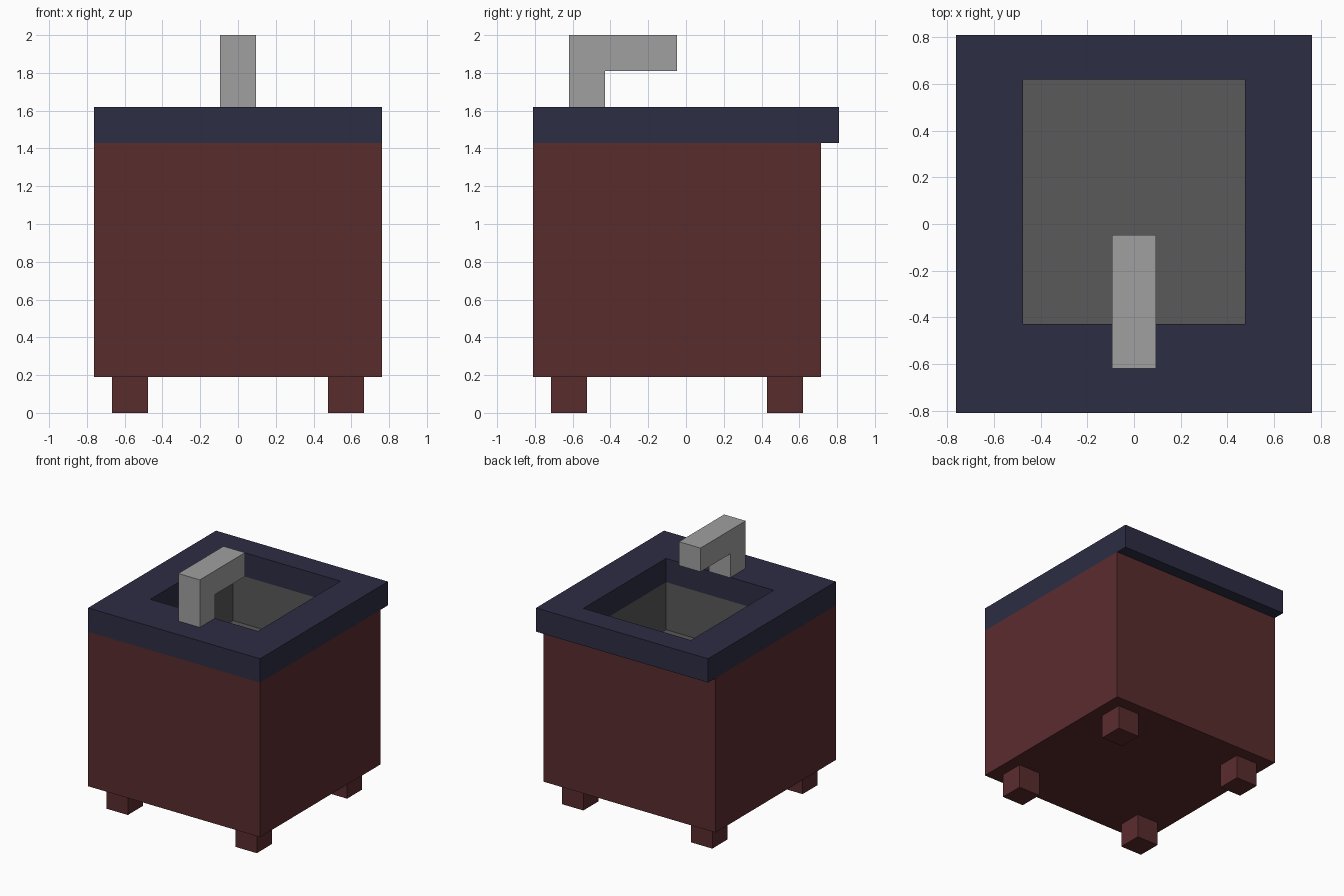
import bpy
import bmesh

if "Cube" in bpy.data.objects:
    bpy.data.objects.remove(bpy.data.objects["Cube"])

U = 2 / 21  # one grid step; the model is 21 steps tall


def material(name, rgb):
    m = bpy.data.materials.new(name)
    m.diffuse_color = (*rgb, 1)
    m.use_nodes = True
    m.node_tree.nodes["Principled BSDF"].inputs["Base Color"].default_value = m.diffuse_color
    return m


red = material("dark red wood", (0.102, 0.025, 0.027))
blue = material("navy counter", (0.026, 0.026, 0.058))
dark_grey = material("dark grey basin", (0.100, 0.100, 0.100))
light_grey = material("light grey metal", (0.352, 0.352, 0.352))


def finish(name, bm, mats):
    bmesh.ops.recalc_face_normals(bm, faces=bm.faces)
    me = bpy.data.meshes.new(name)
    bm.to_mesh(me)
    bm.free()
    for m in mats:
        me.materials.append(m)
    ob = bpy.data.objects.new(name, me)
    bpy.context.collection.objects.link(ob)
    return ob


def loop(bm, x0, x1, y0, y1, z):
    pts = ((x0, y0), (x1, y0), (x1, y1), (x0, y1))
    return [bm.verts.new((x * U, y * U, z * U)) for x, y in pts]


def bridge(bm, a, b, mat=0):
    for i in range(4):
        j = (i + 1) % 4
        bm.faces.new((a[i], a[j], b[j], b[i])).material_index = mat


def box(name, x0, x1, y0, y1, z0, z1, mat):
    bm = bmesh.new()
    a, b = loop(bm, x0, x1, y0, y1, z0), loop(bm, x0, x1, y0, y1, z1)
    bm.faces.new(a)
    bm.faces.new(b)
    bridge(bm, a, b)
    return finish(name, bm, [mat])


OPENING = (-5, 5, -4.5, 6.5)

# cabinet with the basin sunk into its top
bm = bmesh.new()
base = loop(bm, -8, 8, -8.5, 7.5, 2)
top = loop(bm, -8, 8, -8.5, 7.5, 15)
rim = loop(bm, *OPENING, 15)
floor = loop(bm, *OPENING, 11)
bm.faces.new(base)
bridge(bm, base, top)
bridge(bm, top, rim)
bridge(bm, rim, floor, 1)
bm.faces.new(floor).material_index = 1
finish("cabinet_with_basin", bm, [red, dark_grey])

# countertop frame, overhanging at the back
bm = bmesh.new()
rings = [loop(bm, -8, 8, -8.5, 8.5, 15), loop(bm, -8, 8, -8.5, 8.5, 17),
         loop(bm, *OPENING, 17), loop(bm, *OPENING, 15)]
for i in range(4):
    bridge(bm, rings[i], rings[(i + 1) % 4])
finish("countertop", bm, [blue])

# four feet
for side, x in (("left", -7), ("right", 5)):
    for end, y in (("front", -7.5), ("back", 4.5)):
        box(f"{end}_{side}_foot", x, x + 2, y, y + 2, 0, 2, red)

# tap: L-shaped side profile extruded across x
bm = bmesh.new()
profile = ((-6.5, 17), (-4.5, 17), (-4.5, 19), (-0.5, 19), (-0.5, 21), (-6.5, 21))
face = bm.faces.new([bm.verts.new((-U, y * U, z * U)) for y, z in profile])
new = bmesh.ops.extrude_face_region(bm, geom=[face])["geom"]
bmesh.ops.translate(bm, vec=(2 * U, 0, 0),
                    verts=[g for g in new if isinstance(g, bmesh.types.BMVert)])
finish("tap", bm, [light_grey])
